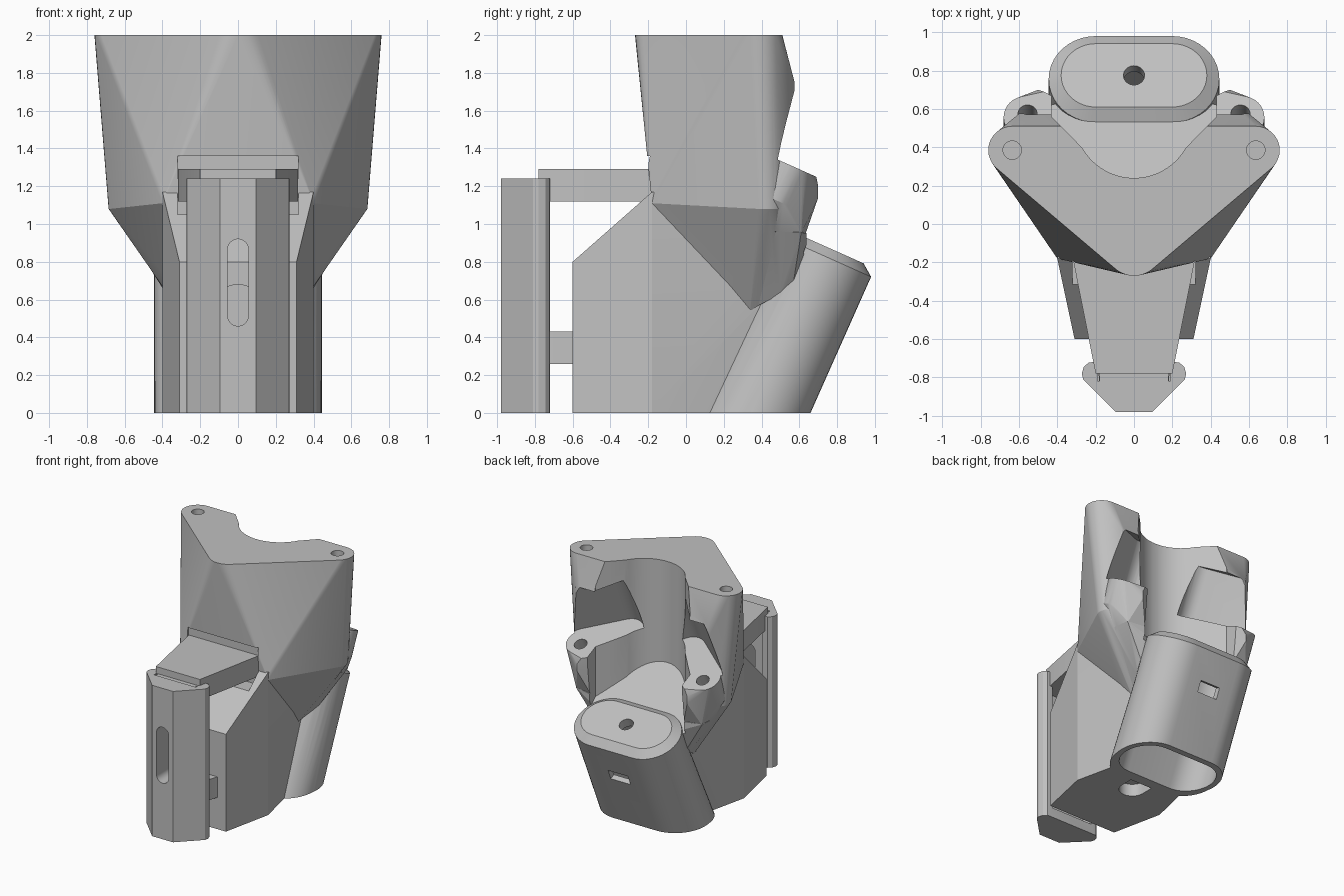
import bpy, bmesh, math
from mathutils import Vector

if "Cube" in bpy.data.objects:
    bpy.data.objects.remove(bpy.data.objects["Cube"])

grey = bpy.data.materials.new("plain grey")
grey.diffuse_color = (0.53, 0.53, 0.53, 1)
grey.use_nodes = True
grey.node_tree.nodes["Principled BSDF"].inputs["Base Color"].default_value = grey.diffuse_color

TILT = math.radians(24)
AXIS = Vector((0, math.sin(TILT), math.cos(TILT)))     # tilted tube direction
SIDE = Vector((0, math.cos(TILT), -math.sin(TILT)))    # towards the back of the tube
BASE = Vector((0, 0.39, 0))


def finish(name, bm):
    bmesh.ops.recalc_face_normals(bm, faces=bm.faces[:])
    me = bpy.data.meshes.new(name)
    bm.to_mesh(me)
    bm.free()
    me.materials.append(grey)
    ob = bpy.data.objects.new(name, me)
    bpy.context.collection.objects.link(ob)
    return ob


def hull(name, pts):
    bm = bmesh.new()
    for p in pts:
        bm.verts.new(p)
    res = bmesh.ops.convex_hull(bm, input=bm.verts[:])
    junk = {g for g in res["geom_interior"] + res["geom_unused"] if isinstance(g, bmesh.types.BMVert)}
    bmesh.ops.delete(bm, geom=list(junk), context='VERTS')
    bmesh.ops.dissolve_limit(bm, angle_limit=0.002, verts=bm.verts[:], edges=bm.edges[:])
    return finish(name, bm)


def loft(name, rings):
    bm = bmesh.new()
    vs = [[bm.verts.new(p) for p in r] for r in rings]
    n = len(vs[0])
    for a, b in zip(vs, vs[1:]):
        for i in range(n):
            bm.faces.new((a[i], a[(i + 1) % n], b[(i + 1) % n], b[i]))
    bm.faces.new(vs[0][::-1])
    bm.faces.new(vs[-1])
    return finish(name, bm)


def prism(name, poly, z0, z1):
    return loft(name, [[(x, y, z) for x, y in poly] for z in (z0, z1)])


def box(name, x, y0, y1, z0, z1):
    return prism(name, [(-x, y0), (x, y0), (x, y1), (-x, y1)], z0, z1)


def both(half):
    """Outline from its right half, mirrored over x."""
    return half + [(-x, y) for x, y in reversed(half)]


def circle(cx, cy, r, n=32):
    return [(cx + r * math.cos(2 * math.pi * i / n), cy + r * math.sin(2 * math.pi * i / n)) for i in range(n)]


def rod(name, start, direction, r, length):
    d = Vector(direction).normalized()
    u = d.orthogonal().normalized()
    v = d.cross(u)
    s = Vector(start)
    return loft(name, [[s + d * t + u * a + v * b for a, b in circle(0, 0, r)] for t in (0, length)])


def boolean(ob, others, op):
    for o in others:
        m = ob.modifiers.new("bool", 'BOOLEAN')
        m.operation, m.solver, m.object = op, 'EXACT', o
        bpy.context.view_layer.objects.active = ob
        bpy.ops.object.modifier_apply(modifier=m.name)
        bpy.data.objects.remove(o)


def stadium(hw, r, n=20):
    pts = []
    for s, a0 in ((1, -math.pi / 2), (-1, math.pi / 2)):
        for i in range(n + 1):
            a = a0 + math.pi * i / n
            pts.append((s * (hw - r) + r * math.cos(a), r * math.sin(a)))
    return pts


def tube_ring(inset, level, shift=0):
    """Stadium ring across the tube; level None follows the ground plane."""
    ring = []
    for x, w in stadium(0.445 - inset, 0.246 - inset):
        w += shift
        t = w * math.tan(TILT) if level is None else level
        ring.append(BASE + Vector((x, 0, 0)) + SIDE * w + AXIS * t)
    return ring


def ear_z(y):
    return 1.33 - 0.445 * (y - 0.51)


# Lower body
body = hull("housing", [(s * x, y, z) for s in (-1, 1) for x, y, z in (
    (0.31, -0.6, 0), (0.4, -0.18, 0), (0.33, 0.13, 0),
    (0.31, -0.6, 0.8), (0.4, -0.18, 1.17), (0.3, 0.5, 1.1), (0.3, 0.42, 0.6))])

# Upper wedge with two horns
pts = [(x, y, 2) for x, y in circle(0, -0.12, 0.15)]
for s in (-1, 1):
    pts += [(x, y, 2) for x, y in circle(s * 0.635, 0.385, 0.125)]
    pts += [(x, y, 1.08) for x, y in circle(s * 0.585, 0.42, 0.1)]
    pts += [(s * 0.6, 0.575, 1.75), (s * 0.58, 0.575, 1.45), (s * 0.4, -0.18, 1.11),
            (s * 0.31, 0.34, 0.54), (s * 0.36, 0.48, 0.63)]
wedge = hull("wedge", pts)

# Tilted screw ears, and the filling that carries them down to the tube
parts, fill = [wedge], []
for s in (-1, 1):
    flat = circle(s * 0.57, 0.555, 0.11) + [(s * 0.47, 0.69), (s * 0.3, 0.45), (s * 0.3, 0.6)]
    top = [Vector((x, y, ear_z(y))) for x, y in flat]
    low = [p - AXIS * 0.2 for p in top]
    parts.append(hull("ear", top + low + [
        (s * x, y, z) for x, y, z in ((0.5, 0.7, 1.2), (0.5, 0.7, 1.14), (0.57, 0.61, 0.95),
                                      (0.42, 0.63, 0.94), (0.59, 0.46, 0.96), (0.4, 0.4, 0.9))]))
    fill += [(s * x, y, z) for x, y, z in (
        (0.38, 0.5, 0.63), (0.41, 0.57, 0.7), (0.415, 0.64, 0.88), (0.575, 0.61, 0.955),
        (0.59, 0.45, 0.96), (0.42, 0.64, 0.95), (0.35, 0.3, 1.15), (0.31, 0.35, 0.55))]
parts.append(hull("rear_fill", fill))
boolean(body, parts, 'UNION')

# Trough between the horns, with a sloping floor
arc = [(0.31 * math.cos(a), 0.55 + 0.31 * math.sin(a))
       for a in (math.radians(-90 + 60 * i / 14) for i in range(1, 15))]
outline = both([(0.43, 1.0), (0.43, 0.56), (0.36, 0.49)] + arc[::-1])
trough = loft("trough", [[(x, y, 1.17 - 0.85 * (y - 0.24)) for x, y in outline],
                         [(x, y, 2.3) for x, y in outline]])
cuts = [trough, box("bar_recess", 0.32, -0.42, -0.185, 1.05, 1.36),
        rod("front_hole", (0, -0.7, 0.56), (0, 1, 0), 0.12, 0.95)]
# Screw holes, with tilted access pockets that open into the trough
for s in (-1, 1):
    seat = Vector((s * 0.555, 0.575, ear_z(0.575)))
    foot = [Vector((x, y, ear_z(y))) for x, y in circle(s * 0.555, 0.575, 0.15) + circle(s * 0.28, 0.37, 0.13)]
    cuts += [hull("screw_access", foot + [p + AXIS * 0.42 for p in foot]),
             rod("ear_hole", seat - AXIS * 0.25, AXIS, 0.05, 0.4),
             rod("horn_hole", (s * 0.635, 0.385, 1.8), (0, 0, 1), 0.048, 0.4)]
# Shallow slot under the body, running into the tube
cuts.append(prism("floor_slot", circle(0.0, -0.02, 0.1)[16:] + [(0.1, 0.5), (-0.1, 0.5)], -0.1, 0.1))
boolean(body, cuts, 'DIFFERENCE')

# Tilted hollow tube at the back, with a thicker front wall
skirt = loft("tube_front", [tube_ring(0.005, None, -0.04), tube_ring(0.008, 0.85, 0)])
tube = loft("tube", [tube_ring(0, None), tube_ring(0, 0.898), tube_ring(0.065, 0.947)])
boolean(body, [skirt, tube], 'UNION')
cavity = loft("cavity", [tube_ring(0.045, -0.35), tube_ring(0.045, 0.87)])
mid = BASE + AXIS * 0.617 + SIDE * 0.25
window = loft("window", [[mid + SIDE * d + AXIS * l + Vector((x, 0, 0))
                          for x, l in ((-0.09, -0.045), (0.09, -0.045), (0.09, 0.045), (-0.09, 0.045))]
                         for d in (-0.12, 0.1)])
boolean(body, [cavity, window, rod("cap_hole", BASE + AXIS * 0.8, AXIS, 0.055, 0.3)], 'DIFFERENCE')

# Front plate with slot and rear channel
plate = prism("front_plate", both([(0.095, -0.98), (0.265, -0.81), (0.272, -0.78),
                                   (0.262, -0.745), (0.235, -0.722), (0.21, -0.72)]), 0, 1.24)
slot = hull("slot", [(x, y, z + c) for c in (0.515, 0.865) for x, z in circle(0, 0, 0.055) for y in (-1.1, -0.6)])
boolean(plate, [box("channel", 0.19, -0.82, -0.6, 0.08, 1.4), slot], 'DIFFERENCE')

# Bar and lower block joining plate and body
bar = prism("link_bar", both([(0.2, -0.78), (0.315, -0.2), (0.315, -0.15)]), 1.12, 1.29)
tab = box("bar_tab", 0.18, -0.83, -0.77, 1.12, 1.235)
block = prism("lower_link", both([(0.18, -0.83), (0.19, -0.73), (0.24, -0.58)]), 0.26, 0.43)

for ob in (body, plate, bar, tab, block):
    bpy.ops.object.select_all(action='DESELECT')
    ob.select_set(True)
    bpy.context.view_layer.objects.active = ob
    bpy.ops.object.shade_smooth_by_angle(angle=math.radians(20))
